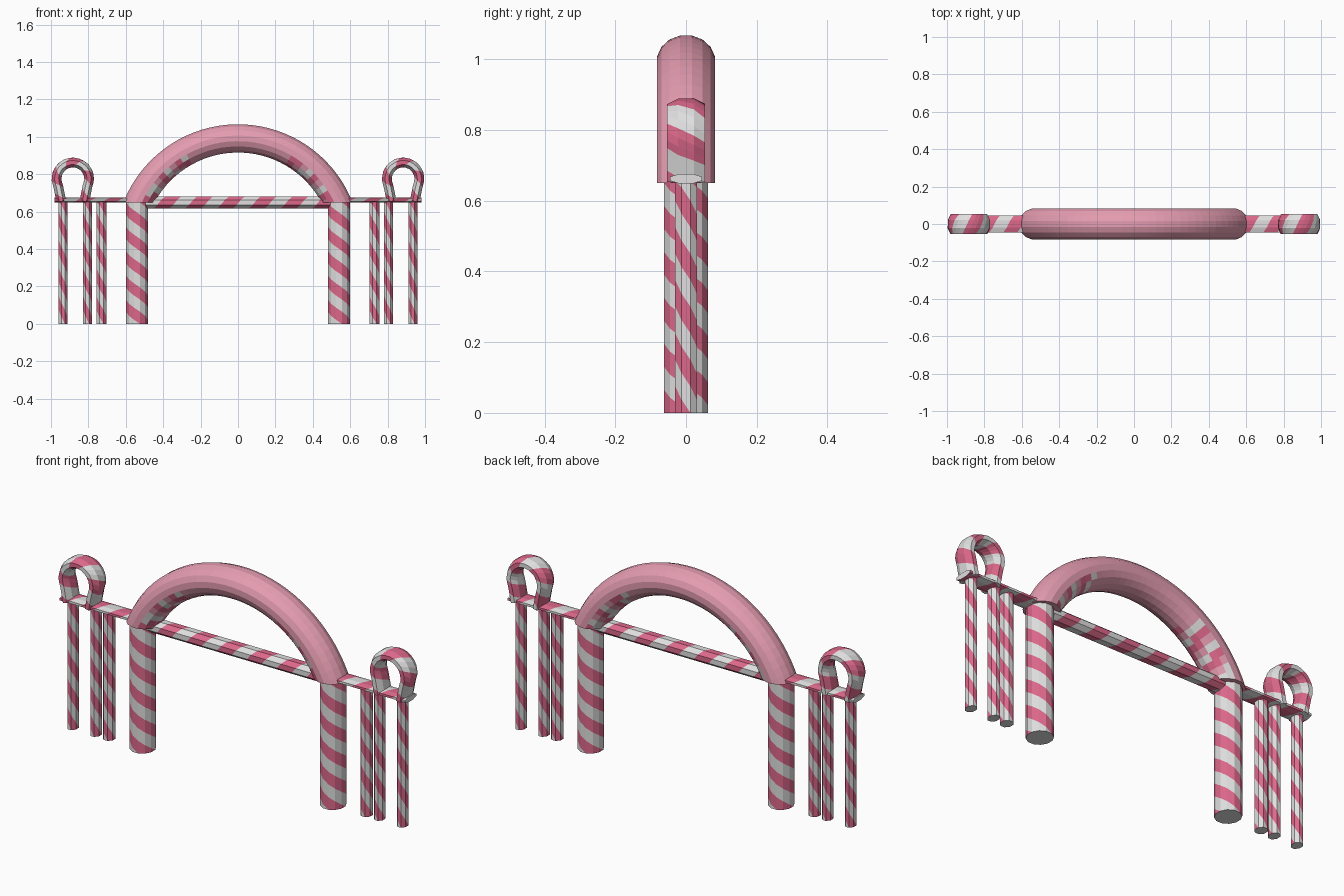
import bpy, bmesh, math
from mathutils import Vector

if "Cube" in bpy.data.objects:
    bpy.data.objects.remove(bpy.data.objects["Cube"])


def material(name, rgb):
    m = bpy.data.materials.new(name)
    m.diffuse_color = (*rgb, 1)
    m.use_nodes = True
    m.node_tree.nodes["Principled BSDF"].inputs["Base Color"].default_value = m.diffuse_color
    return m


WHITE = material("white", (0.75, 0.74, 0.74))
PINK = material("stripe pink", (0.72, 0.14, 0.255))
LIGHT = material("light pink", (0.78, 0.335, 0.44))
Y = Vector((0, 1, 0))


def finish(name, bm, mats):
    bmesh.ops.recalc_face_normals(bm, faces=bm.faces[:])
    me = bpy.data.meshes.new(name)
    bm.to_mesh(me)
    bm.free()
    for m in mats:
        me.materials.append(m)
    ob = bpy.data.objects.new(name, me)
    bpy.context.collection.objects.link(ob)
    return ob


def striped_tube(path, rn, ry, sides, period, starts, sub=1, turn=0.5):
    """Sweep an oval along a path in the XZ plane, its faces cut along helical stripes."""
    pts = [Vector((x, 0, z)) for x, z in path]
    dist, normals = [0.0], []
    for i, p in enumerate(pts):
        t = (pts[min(i + 1, len(pts) - 1)] - pts[max(i - 1, 0)]).normalized()
        normals.append(Y.cross(t))
        if i:
            dist.append(dist[-1] + (p - pts[i - 1]).length)
    length = dist[-1]

    def place(s, j):
        i = 0
        while i < len(pts) - 2 and s > dist[i + 1]:
            i += 1
        f = (s - dist[i]) / (dist[i + 1] - dist[i])
        a = math.tau * (j + turn) / sides
        n = normals[i].lerp(normals[i + 1], f).normalized()
        return pts[i].lerp(pts[i + 1], f) + n * rn * math.cos(a) + Y * ry * math.sin(a)

    def line(k, j):
        s = (k / (2 * sub) - starts * j / sides) * period
        return min(max(s, 0), length)

    bm = bmesh.new()
    for j in range(sides):
        for k in range(int(2 * sub * (length / period + starts)) + 2):
            a, b, c, d = line(k, j), line(k, j + 1), line(k + 1, j + 1), line(k + 1, j)
            if d - a < 1e-6 and c - b < 1e-6:
                continue
            quad = [place(a, j), place(b, j + 1), place(c, j + 1), place(d, j)]
            face = bm.faces.new([bm.verts.new(q) for q in quad])
            face.material_index = (k // sub) % 2
    for s in (0, length):
        bm.faces.new([bm.verts.new(place(s, j)) for j in range(sides)])
    bmesh.ops.remove_doubles(bm, verts=bm.verts[:], dist=1e-5)
    return bm


def striped(name, *args, **kw):
    return finish(name, striped_tube(*args, **kw), [WHITE, PINK])


for side, sx in (("left", -1), ("right", 1)):
    # thick pillars under the arch
    striped(side + "_pillar", [(sx * 0.54, 0), (sx * 0.54, 0.655)],
            0.061, 0.064, 12, 0.13, 2)
    # thin fence posts
    for n, x in enumerate((0.73, 0.805, 0.935)):
        striped(f"{side}_post_{n + 1}", [(sx * x, 0), (sx * x, 0.655)],
                0.03 if n == 0 else 0.026, 0.033, 8, 0.15, 2)
    # flat outer rail
    ends = sorted((sx * 0.56, sx * 0.98))
    striped(side + "_outer_rail", [(ends[0], 0.662), (ends[1], 0.662)],
            0.015, 0.049, 8, 0.15, 1)
    # loop on top of the outer rail
    cx, cz, r = sx * 0.883, 0.776, 0.088
    arc = [math.radians(-28 + 236 * i / 10) for i in range(11)]
    path = [(cx + 0.062, 0.655)]
    path += [(cx + r * math.cos(a), cz + r * math.sin(a)) for a in arc]
    path += [(cx - 0.062, 0.655)]
    striped(side + "_loop", path, 0.028, 0.058, 8, 0.13, 1, sub=3)

# rail between the pillars
striped("middle_rail", [(-0.56, 0.648), (0.56, 0.648)], 0.035, 0.042, 8, 0.17, 1)

# big arch: circular sweep cut flat where it meets the pillars
R, CZ = 0.583, 0.409
angles = [math.radians(-84 + 4 * i) for i in range(43)]
arch_path = [(R * math.sin(a), CZ + R * math.cos(a)) for a in angles]
arch = striped_tube(arch_path, 0.077, 0.084, 16, 0.08, 0)
bmesh.ops.bisect_plane(arch, geom=arch.verts[:] + arch.edges[:] + arch.faces[:],
                       plane_co=(0, 0, 0.65), plane_no=(0, 0, 1), clear_inner=True)
bmesh.ops.holes_fill(arch, edges=[e for e in arch.edges if e.is_boundary])

# broken stripe patches along the inner side of the arch legs
for f in arch.faces:
    c = f.calc_center_median()
    phi = math.degrees(math.atan2(c.x, c.z - CZ))
    offset = math.hypot(c.x, c.z - CZ) - R
    f.material_index = 2
    if 30 < abs(phi) < 63 and offset < -0.01:
        f.material_index = int(abs(phi) / 4.5 + c.y * 14 + 10) % 3
finish("arch", arch, [WHITE, PINK, LIGHT])
